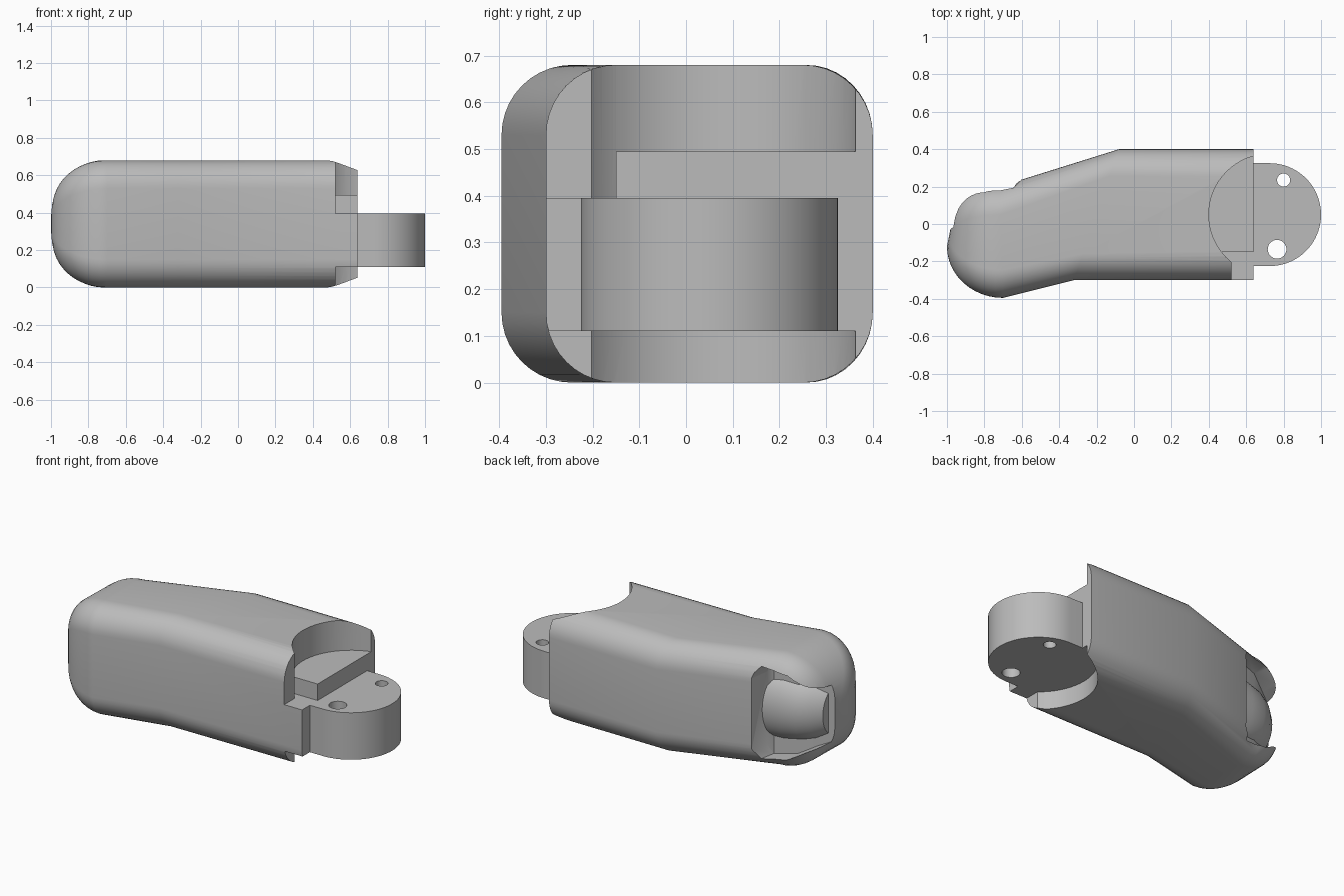
import bpy, bmesh
from math import sin, cos, pi, radians
from mathutils import Vector

if "Cube" in bpy.data.objects:
    bpy.data.objects.remove(bpy.data.objects["Cube"])

grey = bpy.data.materials.new("plain_grey")
grey.use_nodes = True
grey.diffuse_color = (0.5, 0.5, 0.5, 1)
grey.node_tree.nodes["Principled BSDF"].inputs["Base Color"].default_value = (0.5, 0.5, 0.5, 1)


def loft(name, rings):
    """Closed solid skinned through rings of equal point count."""
    bm = bmesh.new()
    loops = [[bm.verts.new(p) for p in ring] for ring in rings]
    n = len(loops[0])
    for a, b in zip(loops, loops[1:]):
        for i in range(n):
            j = (i + 1) % n
            bm.faces.new((a[i], a[j], b[j], b[i]))
    bm.faces.new(loops[0])
    bm.faces.new(loops[-1][::-1])
    bmesh.ops.recalc_face_normals(bm, faces=bm.faces)
    mesh = bpy.data.meshes.new(name)
    bm.to_mesh(mesh)
    bm.free()
    mesh.materials.append(grey)
    obj = bpy.data.objects.new(name, mesh)
    bpy.context.collection.objects.link(obj)
    return obj


def prism(name, outline, z0, z1):
    return loft(name, [[(x, y, z) for x, y in outline] for z in (z0, z1)])


def arc(cx, cy, r, start, end, steps):
    angles = [radians(start + (end - start) * i / steps) for i in range(steps + 1)]
    return [(cx + r * cos(a), cy + r * sin(a)) for a in angles]


def circle(cx, cy, r, steps=64):
    return arc(cx, cy, r, 0, 360, steps)[:-1]


def cut(obj, cutters):
    for c in cutters:
        c.hide_render = True
        mod = obj.modifiers.new("cut", 'BOOLEAN')
        mod.operation, mod.solver, mod.object = 'DIFFERENCE', 'EXACT', c
    deps = bpy.context.evaluated_depsgraph_get()
    result = bpy.data.meshes.new_from_object(obj.evaluated_get(deps))
    obj.modifiers.clear()
    obj.data = result
    for c in cutters:
        bpy.data.objects.remove(c)


def section(lo, hi, inset, r):
    """Rounded rectangle standing on the line from lo to hi."""
    lo, hi = Vector(lo), Vector(hi)
    w = (hi - lo).length
    z0, z1 = inset, HEIGHT - inset
    pts = []
    for cx, cz, start in ((w - r, z1 - r, 0), (r, z1 - r, 90),
                          (r, z0 + r, 180), (w - r, z0 + r, 270)):
        for d, z in arc(cx, cz, r, start, start + 90, 10):
            p = lo.lerp(hi, d / w)
            pts.append((p.x, p.y, z))
    return pts


HEIGHT = 0.68
MID = HEIGHT / 2
PIVOT = (0.725, 0.05)

# Body: straight shaft, bend, then a rounded tip
stations = [section((0.64, -0.3), (0.64, 0.4), 0, 0.15),
            section((-0.32, -0.3), (-0.08, 0.4), 0, 0.15)]
for i in range(13):
    a = pi / 2 * i / 12
    drop = 1 - cos(a)
    stations.append(section((-0.7 - 0.3 * sin(a), -0.395 + 0.275 * drop),
                            (-0.72 - 0.25 * sin(a), 0.2 - 0.17 * drop),
                            0.25 * drop, 0.15 - 0.08 * drop))
body = loft("body", stations)

# Joint pockets above and below the tongue
upper_pocket = prism("upper_pocket", circle(*PIVOT, 0.325), 0.495, 1)
upper_step = prism("upper_step", arc(*PIVOT, 0.325, 218, 231, 6)
                   + [(0.52, -0.5), (0.8, -0.5), (0.8, -0.15)], 0.395, 1.1)
lower_pocket = prism("lower_pocket", circle(*PIVOT, 0.325), -0.3, 0.11)
lower_step = prism("lower_step", [(0.52, -0.5), (0.8, -0.5), (0.8, -0.2), (0.52, -0.2)], -0.4, 0.11)

# Nail recess: floor points with the half height of the recess at each
recess_rings = []
for x, y, top_x, half in ((-0.635, 0.13, -0.58, 0.22), (-0.66, 0.1, -0.62, 0.28),
                          (-0.8, 0.07, -0.8, 0.255), (-0.9, 0.02, -0.9, 0.2),
                          (-1.04, -0.06, -1.04, 0.14)):
    recess_rings.append([(x, y, MID - half), (top_x, 0.32, MID - half),
                         (top_x, 0.32, MID + half), (x, y, MID + half)])
recess = loft("recess", recess_rings)
cut(body, [upper_pocket, upper_step, lower_pocket, lower_step, recess])

# Nail: tapered, crowned plate filling the recess
nail_rings = []
for x, crest, half in ((-0.6, 0.165, 0.2), (-0.72, 0.155, 0.195), (-0.82, 0.135, 0.18),
                       (-0.89, 0.1, 0.165), (-0.95, 0.045, 0.145)):
    nail_rings.append([(x, crest - 0.12 + 0.12 * cos(a), MID + half * sin(a))
                       for a in (2 * pi * i / 40 for i in range(40))])
nail = loft("nail", nail_rings)

# Tongue: rounded hinge plate with two pin holes
tongue = prism("tongue", [(0.64, -0.225)] + arc(*PIVOT, 0.275, -90, 90, 40) + [(0.64, 0.325)], 0.11, 0.395)
cut(tongue, [prism("small_hole", circle(0.8, 0.235, 0.035, 32), 0, 0.6),
             prism("large_hole", circle(0.765, -0.135, 0.05, 32), 0, 0.6)])

bpy.ops.object.select_all(action='DESELECT')
for obj in (body, nail, tongue):
    obj.select_set(True)
    bpy.context.view_layer.objects.active = obj
bpy.ops.object.shade_smooth_by_angle(angle=radians(30))
